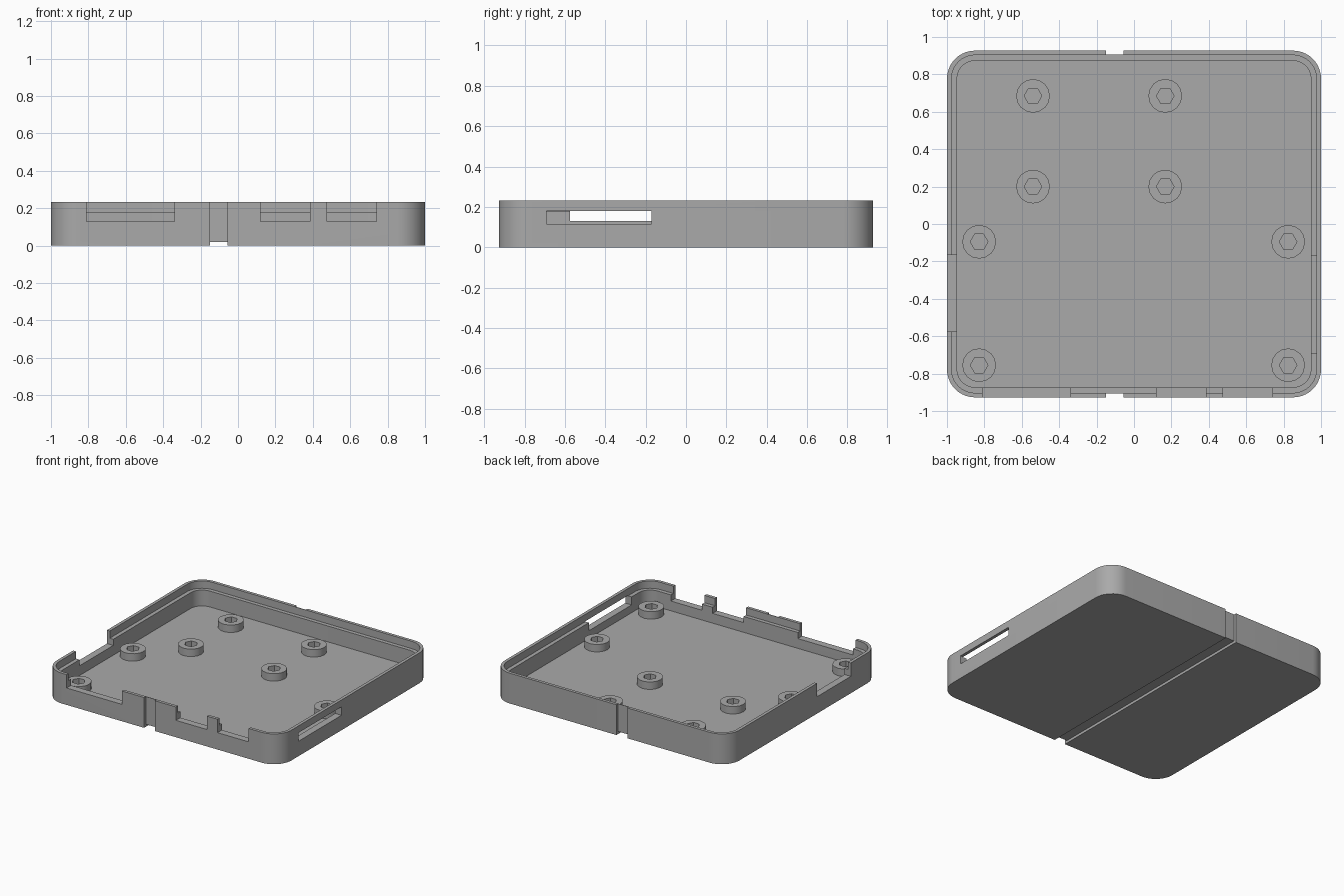
import bpy, bmesh, math

if "Cube" in bpy.data.objects:
    bpy.data.objects.remove(bpy.data.objects["Cube"], do_unlink=True)

HX, HY, HEIGHT = 1.0, 0.927, 0.233
WALL, LIP, FLOOR, LEDGE = 0.054, 0.024, 0.055, 0.177
RADIUS, GROOVE = 0.15, 0.02

grey = bpy.data.materials.new("plain grey")
grey.use_nodes = True
grey.diffuse_color = (0.4, 0.4, 0.4, 1)
grey.node_tree.nodes["Principled BSDF"].inputs["Base Color"].default_value = (0.4, 0.4, 0.4, 1)


def prism(name, outline, z0, z1):
    """Extrude a flat outline from z0 up to z1."""
    bm = bmesh.new()
    base = bm.faces.new([bm.verts.new((x, y, z0)) for x, y in outline])
    top = bmesh.ops.extrude_face_region(bm, geom=[base])["geom"]
    verts = [v for v in top if isinstance(v, bmesh.types.BMVert)]
    bmesh.ops.translate(bm, verts=verts, vec=(0, 0, z1 - z0))
    bmesh.ops.recalc_face_normals(bm, faces=bm.faces)
    mesh = bpy.data.meshes.new(name)
    bm.to_mesh(mesh)
    bm.free()
    mesh.materials.append(grey)
    obj = bpy.data.objects.new(name, mesh)
    bpy.context.collection.objects.link(obj)
    return obj


def rounded(inset, steps=10):
    """Rounded rectangle, inset from the outer edge of the tray."""
    r = RADIUS - inset
    points = []
    for i, (sx, sy) in enumerate(((1, 1), (-1, 1), (-1, -1), (1, -1))):
        for k in range(steps + 1):
            a = math.pi / 2 * (i + k / steps)
            points.append((sx * (HX - RADIUS) + r * math.cos(a),
                           sy * (HY - RADIUS) + r * math.sin(a)))
    return points


def polygon(x, y, r, sides):
    return [(x + r * math.cos(math.tau * k / sides),
             y + r * math.sin(math.tau * k / sides)) for k in range(sides)]


def box(x0, x1, y0, y1, z0, z1):
    return prism("cutter", [(x0, y0), (x1, y0), (x1, y1), (x0, y1)], z0, z1)


def cut(obj, cutter):
    """Subtract the cutter, then remove it."""
    bpy.ops.object.select_all(action='DESELECT')
    bpy.context.view_layer.objects.active = obj
    obj.select_set(True)
    mod = obj.modifiers.new("cut", 'BOOLEAN')
    mod.operation, mod.solver, mod.object = 'DIFFERENCE', 'EXACT', cutter
    bpy.ops.object.modifier_apply(modifier=mod.name)
    bpy.data.objects.remove(cutter, do_unlink=True)


def smooth(obj):
    bpy.ops.object.select_all(action='DESELECT')
    bpy.context.view_layer.objects.active = obj
    obj.select_set(True)
    bpy.ops.object.shade_smooth_by_angle(angle=math.radians(30))


# Tray with floor, thick wall and thin upper lip
tray = prism("tray", rounded(0), 0, HEIGHT)
cut(tray, prism("cutter", rounded(WALL), FLOOR, 0.4))
cut(tray, prism("cutter", rounded(LIP), LEDGE, 0.4))

# Open connector notches in the front wall
for x0, x1 in ((-0.81, -0.34), (0.12, 0.385), (0.475, 0.74)):
    cut(tray, box(x0, x1, -1.1, -0.84, 0.13, 0.4))

# Open notch in the right wall, closed slot in the left wall
cut(tray, box(-1.1, -0.91, -0.575, -0.165, 0.13, 0.4))
cut(tray, box(0.91, 1.1, -0.69, -0.17, 0.115, 0.18))

# Strap groove around the front, underside and back
cut(tray, box(-0.15, -0.057, -1.1, 1.1, -0.1, GROOVE))
for side in (-1, 1):
    y0, y1 = sorted((side * (HY - GROOVE), side * 1.1))
    cut(tray, box(-0.15, -0.057, y0, y1, -0.1, 0.4))
smooth(tray)

# Round standoffs with hexagonal sockets
spots = [(x, y) for x in (-0.54, 0.167) for y in (0.2, 0.685)]
spots += [(x, y) for x in (-0.828, 0.824) for y in (-0.755, -0.095)]
for i, (x, y) in enumerate(spots):
    post = prism(f"standoff_{i + 1}", polygon(x, y, 0.09, 16), FLOOR - 0.005, 0.112)
    cut(post, prism("cutter", polygon(x, y, 0.047, 6), 0, 0.3))
    smooth(post)
